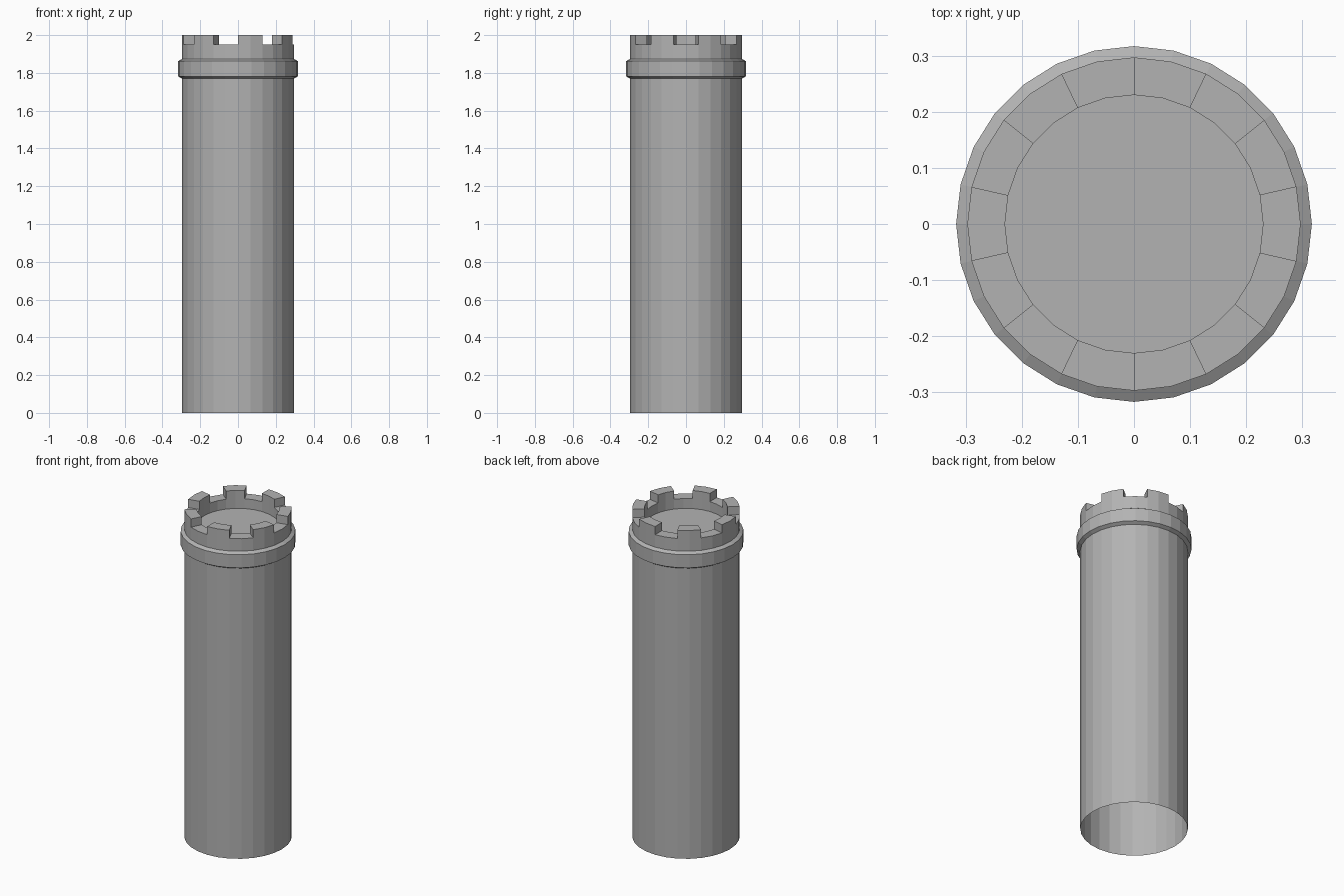
import bpy, bmesh, math
from mathutils import Vector

SIDES = 28
STEP = 2 * math.pi / SIDES

cube = bpy.data.objects.get("Cube")
if cube:
    bpy.data.objects.remove(cube)

stone = bpy.data.materials.new("grey stone")
stone.use_nodes = True
GREY = (0.45, 0.45, 0.45, 1)
stone.diffuse_color = GREY
stone.node_tree.nodes["Principled BSDF"].inputs["Base Color"].default_value = GREY


def lathe(bm, profile):
    """Sweep (radius, height) points around z; returns the vertex rings."""
    rings = [[bm.verts.new((r * math.cos(i * STEP), r * math.sin(i * STEP), z))
              for i in range(SIDES)] for r, z in profile]
    for low, high in zip(rings, rings[1:]):
        for i in range(SIDES):
            j = (i + 1) % SIDES
            bm.faces.new((low[i], low[j], high[j], high[i]))
    return rings


def finish(bm, name):
    mesh = bpy.data.meshes.new(name)
    bm.to_mesh(mesh)
    bm.free()
    mesh.materials.append(stone)
    obj = bpy.data.objects.new(name, mesh)
    bpy.context.collection.objects.link(obj)
    return obj


# Tower: open-bottomed shaft, parapet wall and sunken roof floor
RADIUS, INNER, FLOOR, RIM, TOP = 0.297, 0.23, 1.89, 1.95, 2.0
bm = bmesh.new()
rings = lathe(bm, [(RADIUS, 0), (RADIUS, RIM), (INNER, RIM), (INNER, FLOOR)])
bm.faces.new(rings[-1])

# Battlements: raise every other pair of rim faces, starting at the back
bm.normal_update()
raised = []
for f in bm.faces:
    c = f.calc_center_median()
    if f.normal.z > 0.9 and c.z > RIM - 0.01:
        clockwise = (math.pi / 2 - math.atan2(c.y, c.x)) % (2 * math.pi)
        if int(clockwise / (2 * STEP)) % 2 == 0:
            raised.append(f)
result = bmesh.ops.extrude_face_region(bm, geom=raised)
moved = [v for v in result["geom"] if isinstance(v, bmesh.types.BMVert)]
bmesh.ops.translate(bm, verts=moved, vec=Vector((0, 0, TOP - RIM)))
finish(bm, "tower")

# Collar: chamfered band around the shaft below the battlements
bm = bmesh.new()
lathe(bm, [(RADIUS, 1.77), (0.317, 1.782), (0.317, 1.862), (RADIUS, 1.874)])
finish(bm, "collar")
